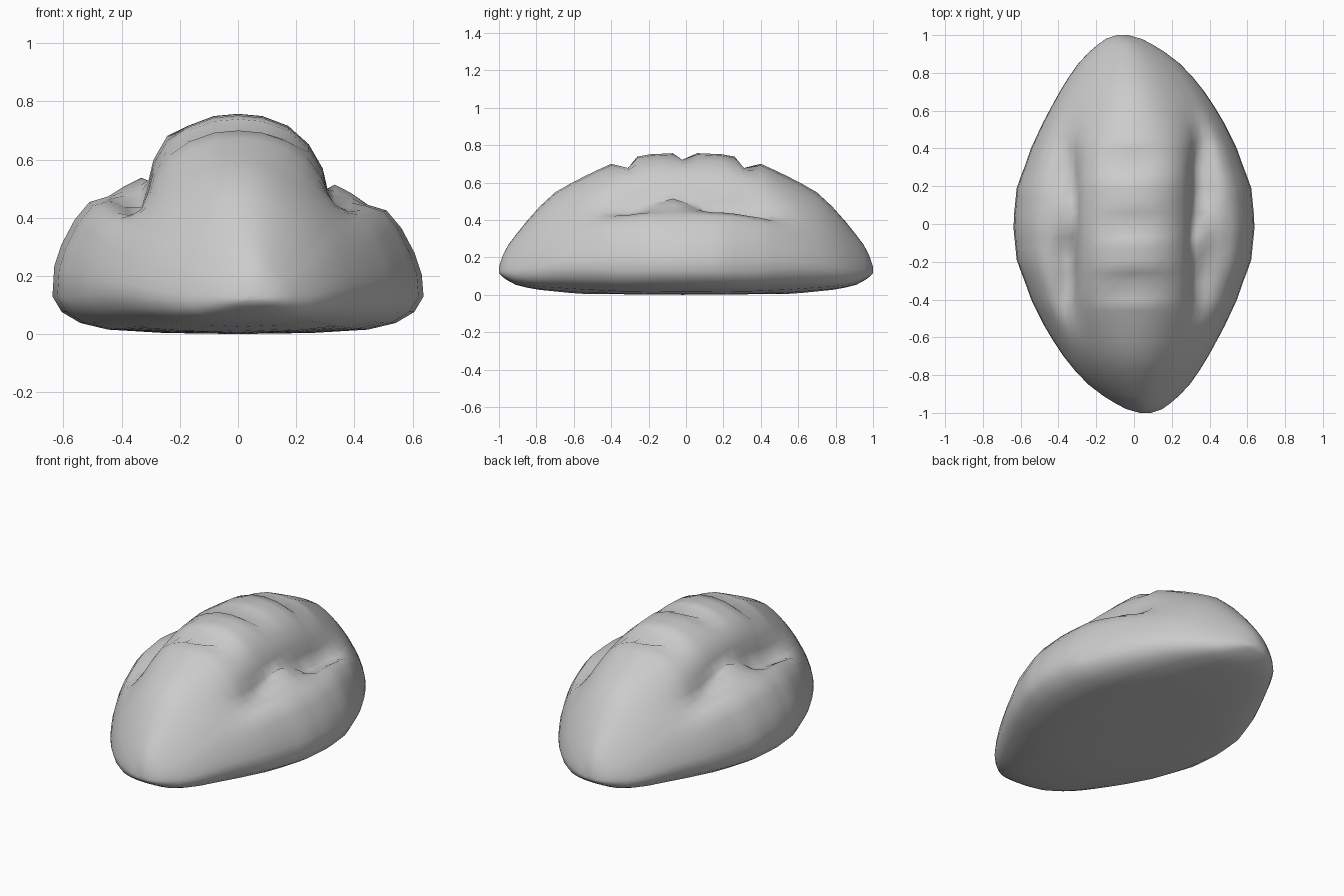
import bpy
import bmesh
from mathutils import Vector

cube = bpy.data.objects.get("Cube")
if cube:
    bpy.data.objects.remove(cube, do_unlink=True)

# Plain grey crust
crust = bpy.data.materials.new("grey crust")
crust.use_nodes = True
colour = (0.6, 0.6, 0.6, 1)
crust.diffuse_color = colour
crust.node_tree.nodes["Principled BSDF"].inputs["Base Color"].default_value = colour


def lookup(table, t):
    """Linear interpolation in a short list of (t, value) pairs."""
    for (a, va), (b, vb) in zip(table, table[1:]):
        if t <= b:
            return va + (vb - va) * (t - a) / (b - a)
    return table[-1][1]


# Half width, crown height and underside height by distance from the middle
WIDTH = [(0, .64), (.2, .62), (.3, .58), (.4, .545), (.53, .483), (.65, .415),
         (.75, .352), (.85, .268), (.93, .178), (.98, .095), (1, .03)]
CROWN = [(0, .76), (.22, .75), (.4, .70), (.5, .655), (.6, .605), (.73, .53),
         (.85, .395), (.93, .295), (.97, .24), (1, .15)]
BASE = [(0, 0), (.57, .005), (.8, .028), (.9, .048), (.97, .085), (1, .115)]

# Half sections as fractions of width and height, crown to side
DOME = [(0, 1), (.15, .985), (.28, .945), (.4, .89), (.5, .83), (.58, .775), (.66, .715),
        (.73, .65), (.8, .585), (.86, .52), (.91, .45), (.96, .365), (.99, .29), (1, .22)]
GROOVED = [(0, 1), (.13, .99), (.27, .945), (.38, .86), (.455, .75), (.48, .66), (.52, .60),
           (.61, .585), (.7, .585), (.8, .56), (.88, .48), (.95, .37), (.99, .27), (1, .17)]
UNDERSIDE = [(.95, .10), (.85, .05), (.7, .02), (.4, .005), (0, 0)]
MID_WIDTH = WIDTH[0][1]

# Shallow cuts across the crown, with their depths
CUTS = {-.31: .06, -.02: .045, .31: .06}
STATIONS = sorted([s * y for y in (.13, .19, .26, .4, .46, .54, .62, .7, .78, .85, .91,
                                   .95, .98, 1) for s in (-1, 1)] + list(CUTS) + [-.07, .06])


def groove_x(u, width):
    """Keep the grooves parallel while the sides taper."""
    x = u * MID_WIDTH
    if u > .5:
        inner = min(.5 * MID_WIDTH, .7 * width)
        x = inner + (u - .5) * 2 * (width - inner)
    return min(x, width)


def half_section(y, side):
    d = abs(y)
    width, crown, base = (lookup(t, d) for t in (WIDTH, CROWN, BASE))
    f = min(1, max(0, (.62 - d) / .32))
    groove = f * f * (3 - 2 * f)
    # Lump of dough bridging the groove near its middle, with a pit beyond it
    floor = .06 * max(0, 1 - abs(y + .07 * side) / .17)
    if y * side > .1:
        floor -= .035 * groove
    lift = .03 * max(0, 1 - d / .5)
    points = []
    for i, ((u, v), (gu, gv)) in enumerate(zip(DOME, GROOVED)):
        x = u * width + (groove_x(gu, width) - u * width) * groove
        z = base + (crown - base) * (v + (gv - v) * groove)
        if i < 3:
            z -= CUTS.get(y, 0) * (1 - i / 3)
        if side < 0 and 2 < i < 13:
            z += lift
        if i in (6, 7):
            z += floor * (1 if i == 6 else .7)
        points.append((x, z))
    # Tuck the underside in towards the tips
    tuck = .04 * (1 - groove)
    points += [(u * width, base + (crown - base) * (v + tuck * u * u)) for u, v in UNDERSIDE]
    lean = -.06 * y ** 5
    return [Vector((side * x + lean, y, z)) for x, z in points]


# Loft the loaf through its cross sections
bm = bmesh.new()
rings = []
for y in STATIONS:
    outline = half_section(y, 1) + half_section(y, -1)[-2:0:-1]
    rings.append([bm.verts.new(p) for p in outline])
for a, b in zip(rings, rings[1:]):
    for i in range(len(a)):
        j = (i + 1) % len(a)
        bm.faces.new((a[i], a[j], b[j], b[i]))

# Close both tips
bm.faces.new(rings[0])
bm.faces.new(rings[-1])
bmesh.ops.recalc_face_normals(bm, faces=bm.faces[:])

mesh = bpy.data.meshes.new("loaf")
bm.to_mesh(mesh)
bm.free()
mesh.materials.append(crust)
mesh.shade_smooth()
loaf = bpy.data.objects.new("loaf", mesh)
bpy.context.collection.objects.link(loaf)
